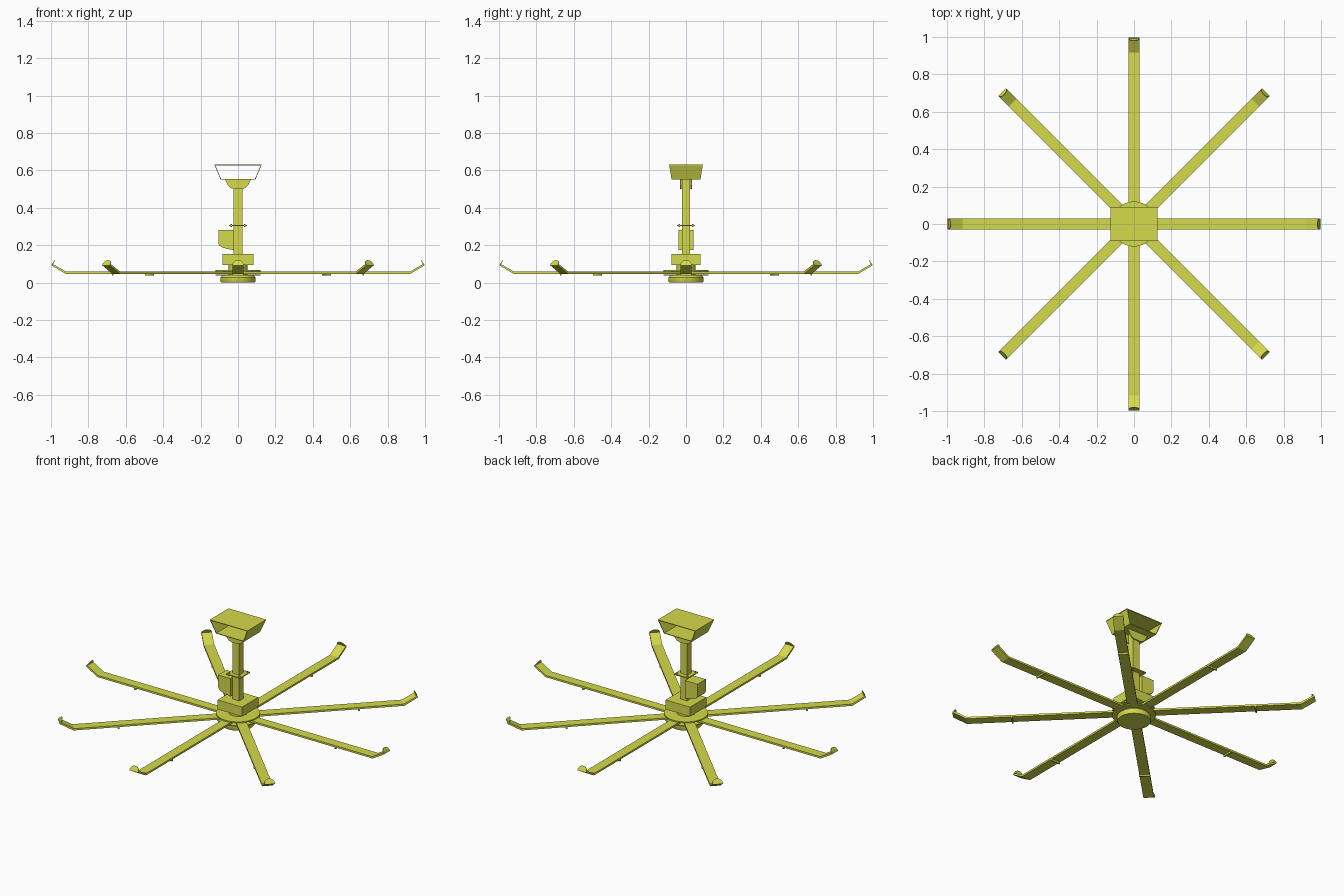
import bpy, bmesh
from math import pi, sin, cos, hypot
from mathutils import Matrix, Vector

if "Cube" in bpy.data.objects:
    bpy.data.objects.remove(bpy.data.objects["Cube"])

mat = bpy.data.materials.new("yellow_paint")
mat.diffuse_color = (0.66, 0.70, 0.07, 1)
mat.use_nodes = True
mat.node_tree.nodes["Principled BSDF"].inputs["Base Color"].default_value = mat.diffuse_color


def finish(name, bm, smooth=False):
    bmesh.ops.recalc_face_normals(bm, faces=bm.faces)
    me = bpy.data.meshes.new(name)
    bm.to_mesh(me)
    bm.free()
    me.materials.append(mat)
    ob = bpy.data.objects.new(name, me)
    bpy.context.collection.objects.link(ob)
    if smooth:
        bpy.ops.object.select_all(action='DESELECT')
        ob.select_set(True)
        bpy.context.view_layer.objects.active = ob
        bpy.ops.object.shade_smooth_by_angle(angle=0.6)
    return ob


def box(name, x, y, z):
    bm = bmesh.new()
    bmesh.ops.create_cube(bm, size=1)
    for v in bm.verts:
        v.co = Vector([(r[0] + r[1]) / 2 + c * (r[1] - r[0]) for c, r in zip(v.co, (x, y, z))])
    return finish(name, bm)


def prism(name, pts, y0, y1, m=Matrix()):
    """Outline in x-z, extruded along y."""
    bm = bmesh.new()
    f = bm.faces.new([bm.verts.new((x, y0, z)) for x, z in pts])
    r = bmesh.ops.extrude_face_region(bm, geom=[f])
    vs = [g for g in r["geom"] if isinstance(g, bmesh.types.BMVert)]
    bmesh.ops.translate(bm, verts=vs, vec=(0, y1 - y0, 0))
    bm.transform(m)
    return finish(name, bm)


def lathe(name, profile, x=0, y=0, n=48):
    bm = bmesh.new()
    vs = [bm.verts.new((r, 0, z)) for r, z in profile]
    es = [bm.edges.new(p) for p in zip(vs, vs[1:])]
    bmesh.ops.spin(bm, geom=vs + es, cent=(0, 0, 0), axis=(0, 0, 1), angle=2 * pi, steps=n)
    bmesh.ops.remove_doubles(bm, verts=bm.verts, dist=1e-5)
    bmesh.ops.translate(bm, verts=bm.verts, vec=(x, y, 0))
    return finish(name, bm, True)


def disc(name, r, z0, z1, **k):
    return lathe(name, [(0, z0), (r, z0), (r, z1), (0, z1)], **k)


# Ceiling bracket: folded tapered channel, open front and back
def taper(ob):
    for v in ob.data.vertices:
        v.co.y *= 0.077 + (v.co.z - 0.55) / 0.08 * 0.013


taper(box("bracket_top", (-0.126, 0.126), (-1, 1), (0.626, 0.63)))
taper(box("bracket_base", (-0.093, 0.093), (-1, 1), (0.55, 0.554)))
for s in (-1, 1):
    taper(prism("bracket_side", [(s * 0.093, 0.55), (s * 0.126, 0.63),
                                 (s * 0.122, 0.63), (s * 0.089, 0.55)], -1, 1))
    # Hanger lugs either side of the pole
    prism("hanger_lug", [(-0.07, 0.551), (-0.055, 0.522), (-0.038, 0.505), (-0.02, 0.5),
                         (0.02, 0.5), (0.038, 0.505), (0.055, 0.522), (0.07, 0.551)],
          s * 0.025, s * 0.032)

# Pole, flange and bolts
box("pole", (-0.023, 0.023), (-0.021, 0.021), (0.15, 0.551))
box("pole_flange", (-0.047, 0.047), (-0.047, 0.047), (0.302, 0.308))
for x in (-0.036, 0.036):
    for y in (-0.036, 0.036):
        disc("flange_bolt", 0.005, 0.296, 0.314, x=x, y=y, n=8)

# Control box with rounded lower corner
prism("control_box", [(-0.022, 0.282), (-0.105, 0.282), (-0.105, 0.208), (-0.098, 0.196),
                      (-0.083, 0.187), (-0.055, 0.179), (-0.022, 0.174)], -0.04, 0.04)

# Motor and hub
box("motor_housing", (-0.082, 0.082), (-0.078, 0.078), (0.095, 0.152))
disc("hub_shaft", 0.05, 0.03, 0.096)
disc("hub_upper_plate", 0.12, 0.06, 0.067)
disc("hub_lower_plate", 0.12, 0.038, 0.044)
lathe("hub_cap", [(0, 0), (0.09, 0), (0.094, 0.006), (0.094, 0.028), (0.085, 0.038), (0, 0.038)])

# Blades with upturned tips, rounded end plates and underside clips
d = Vector((0.08, 0.045)).normalized()
up = Vector((-d.y, d.x))
for i in range(8):
    rot = Matrix.Rotation(i * pi / 4, 4, 'Z')
    prism("blade", [(0.05, 0.047), (0.922, 0.047), (0.998, 0.092), (0.994, 0.101),
                    (0.918, 0.058), (0.05, 0.058)], -0.029, 0.029, rot)
    bm = bmesh.new()
    ring = []
    for t in (0, 0.004):
        base = Vector((0.997, 0.092)) - d * t
        loop = []
        for k in range(13):
            a = pi * k / 12
            p = base + up * (0.006 + 0.026 * sin(a))
            loop.append(bm.verts.new((p.x, 0.029 * cos(a), p.y)))
        for y in (-0.029, 0.029):
            loop.append(bm.verts.new((base.x, y, base.y)))
        bm.faces.new(loop)
        ring.append(loop)
    for k in range(15):
        j = (k + 1) % 15
        bm.faces.new((ring[0][k], ring[0][j], ring[1][j], ring[1][k]))
    bm.transform(rot)
    finish("blade_end_plate", bm)
    prism("blade_clip", [(0.666, 0.037), (0.674, 0.037), (0.674, 0.048), (0.666, 0.048)],
          -0.03, 0.03, rot)
